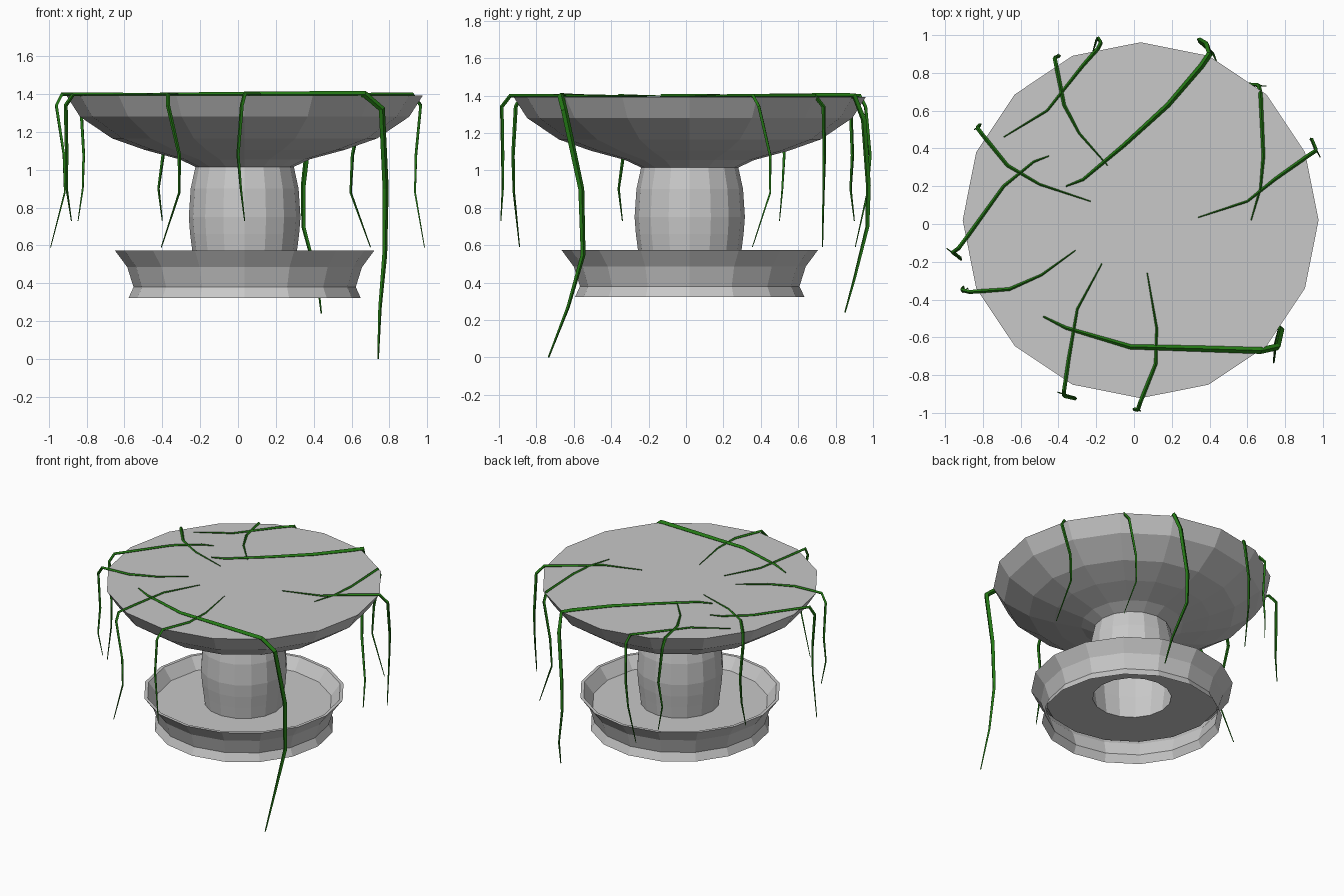
import bpy, bmesh, math

CX, CY, SIDES = 0.035, 0.02, 16


def material(name, rgb):
    m = bpy.data.materials.new(name)
    m.diffuse_color = (*rgb, 1)
    return m


stone = material("grey_stone", (0.58, 0.58, 0.58))
green = material("vine_green", (0.017, 0.19, 0.007))


def lathe(name, profile, cap_last=False):
    """Spin a (radius, z) profile, listed from bottom to top of the outside."""
    bm = bmesh.new()
    rings = []
    for r, z in profile:
        rings.append([bm.verts.new((CX + r * math.cos(2 * math.pi * i / SIDES),
                                    CY + r * math.sin(2 * math.pi * i / SIDES), z))
                      for i in range(SIDES)])
    for a, b in zip(rings, rings[1:]):
        for i in range(SIDES):
            j = (i + 1) % SIDES
            bm.faces.new((a[i], a[j], b[j], b[i]))
    if cap_last:
        bm.faces.new(rings[-1])
    me = bpy.data.meshes.new(name)
    bm.to_mesh(me)
    bm.free()
    me.materials.append(stone)
    ob = bpy.data.objects.new(name, me)
    bpy.context.collection.objects.link(ob)


# pedestal: dish, column and hollow base tray
lathe("bowl", [(0.26, 1.015), (0.345, 1.055), (0.53, 1.105), (0.70, 1.165),
               (0.87, 1.28), (0.942, 1.393)], cap_last=True)
lathe("column", [(0.267, 0.49), (0.277, 0.575), (0.288, 0.66), (0.295, 0.75),
                 (0.285, 0.9), (0.26, 1.015)])
lathe("base_tray", [(0.613, 0.323), (0.587, 0.38), (0.62, 0.485), (0.685, 0.573),
                    (0.662, 0.573), (0.60, 0.49), (0.267, 0.49)])

TOP = 1.398
SHORT = (1.34, 1.08, 0.90, 0.73)
LONG = (1.34, 1.08, 0.88, 0.59)


def vine(name, top, hang, zs, r=0.011):
    """Tapered vine: xy points over the dish top, then xy points hanging at heights zs."""
    pts = [(x, y, TOP) for x, y in top] + [(x, y, z) for (x, y), z in zip(hang, zs)]
    cu = bpy.data.curves.new(name, 'CURVE')
    cu.dimensions = '3D'
    cu.bevel_depth = r
    cu.bevel_resolution = 0
    cu.use_fill_caps = True
    sp = cu.splines.new('POLY')
    sp.use_smooth = False
    sp.points.add(len(pts) - 1)
    n = len(pts) - 1
    for i, p in enumerate(pts):
        sp.points[i].co = (*p, 1)
        sp.points[i].radius = 0.25 + 0.75 * math.sin(math.pi * i / n)
    tmp = bpy.data.objects.new(name + "_path", cu)
    bpy.context.collection.objects.link(tmp)
    me = bpy.data.meshes.new_from_object(tmp.evaluated_get(bpy.context.evaluated_depsgraph_get()))
    bpy.data.objects.remove(tmp)
    me.materials.clear()
    me.materials.append(green)
    for p in me.polygons:
        p.use_smooth = False
        p.material_index = 0
    bpy.context.collection.objects.link(bpy.data.objects.new(name, me))


# the two thick, long vines
vine("vine_front_right",
     [(-0.48, -0.49), (-0.36, -0.55), (-0.02, -0.65), (0.35, -0.66), (0.67, -0.67)],
     [(0.76, -0.65), (0.78, -0.56), (0.775, -0.55), (0.75, -0.63), (0.74, -0.735)],
     (1.32, 0.90, 0.55, 0.27, 0.0), 0.018)
vine("vine_back_right",
     [(-0.36, 0.20), (-0.27, 0.235), (-0.05, 0.42), (0.18, 0.63), (0.36, 0.84), (0.40, 0.90)],
     [(0.385, 0.95), (0.345, 0.975), (0.345, 0.97), (0.42, 0.90), (0.44, 0.85)],
     (1.27, 0.92, 0.70, 0.42, 0.24), 0.016)

# thinner vines spread around the rim
vine("vine_front", [(0.07, -0.26), (0.12, -0.55), (0.115, -0.74), (0.035, -0.94)],
     [(0.02, -0.985), (0.0, -0.98), (0.015, -0.98), (0.035, -0.99)], SHORT)
vine("vine_front_left", [(-0.17, -0.21), (-0.30, -0.45), (-0.345, -0.71), (-0.37, -0.88)],
     [(-0.37, -0.91), (-0.31, -0.925), (-0.31, -0.92), (-0.405, -0.89)], LONG)
vine("vine_left_front", [(-0.31, -0.14), (-0.49, -0.27), (-0.66, -0.345), (-0.87, -0.36)],
     [(-0.91, -0.35), (-0.905, -0.335), (-0.905, -0.36), (-0.88, -0.34)], SHORT)
vine("vine_left", [(-0.45, 0.36), (-0.53, 0.33), (-0.69, 0.20), (-0.87, -0.05), (-0.93, -0.13)],
     [(-0.96, -0.15), (-0.92, -0.18), (-0.915, -0.19), (-0.99, -0.13)], LONG)
vine("vine_left_back", [(-0.23, 0.12), (-0.50, 0.21), (-0.67, 0.31), (-0.80, 0.47)],
     [(-0.83, 0.51), (-0.815, 0.525), (-0.82, 0.515), (-0.845, 0.50)], SHORT)
vine("vine_back_left", [(-0.14, 0.31), (-0.29, 0.48), (-0.37, 0.63), (-0.41, 0.83)],
     [(-0.42, 0.88), (-0.395, 0.89), (-0.42, 0.88), (-0.40, 0.90)], SHORT)
vine("vine_back", [(-0.69, 0.46), (-0.46, 0.60), (-0.27, 0.84), (-0.19, 0.93)],
     [(-0.175, 0.96), (-0.19, 0.985), (-0.20, 0.97), (-0.22, 0.905)], LONG)
vine("vine_right", [(0.34, 0.035), (0.60, 0.12), (0.75, 0.24), (0.92, 0.36)],
     [(0.965, 0.39), (0.94, 0.45), (0.935, 0.45), (0.985, 0.355)], LONG)
vine("vine_right_back", [(0.62, 0.02), (0.67, 0.19), (0.685, 0.36), (0.67, 0.69)],
     [(0.66, 0.735), (0.605, 0.74), (0.595, 0.735), (0.70, 0.73)], LONG)
